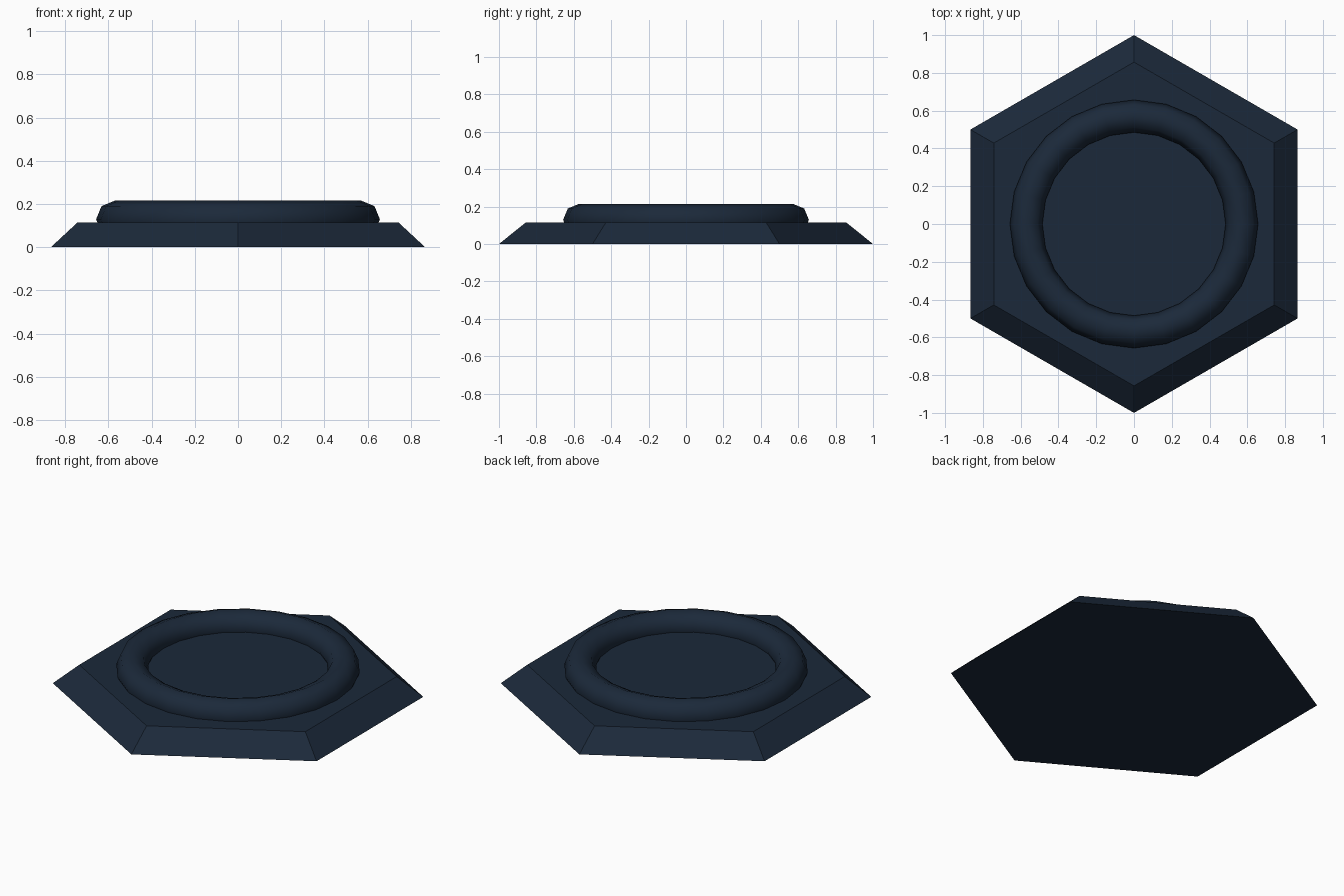
import bpy
import math

if "Cube" in bpy.data.objects:
    bpy.data.objects.remove(bpy.data.objects["Cube"])

mat = bpy.data.materials.new("dark_navy")
mat.diffuse_color = (0.011, 0.022, 0.042, 1)
mat.use_nodes = True
mat.node_tree.nodes["Principled BSDF"].inputs["Base Color"].default_value = mat.diffuse_color


def finish(obj, name, smooth_angle):
    obj.name = name
    obj.data.materials.append(mat)
    bpy.ops.object.shade_smooth_by_angle(angle=math.radians(smooth_angle))


# Bevelled hexagonal base plate, corners pointing along y
BASE_H = 0.115
bpy.ops.mesh.primitive_cone_add(vertices=6, radius1=1.0, radius2=0.857,
                                depth=BASE_H, location=(0, 0, BASE_H / 2))
finish(bpy.context.object, "hex_base", 30)

# Raised rim ring, half sunk into the base
bpy.ops.mesh.primitive_torus_add(major_segments=24, minor_segments=8,
                                 major_radius=0.571, minor_radius=0.086,
                                 location=(0, 0, 0.129))
finish(bpy.context.object, "rim_ring", 60)
